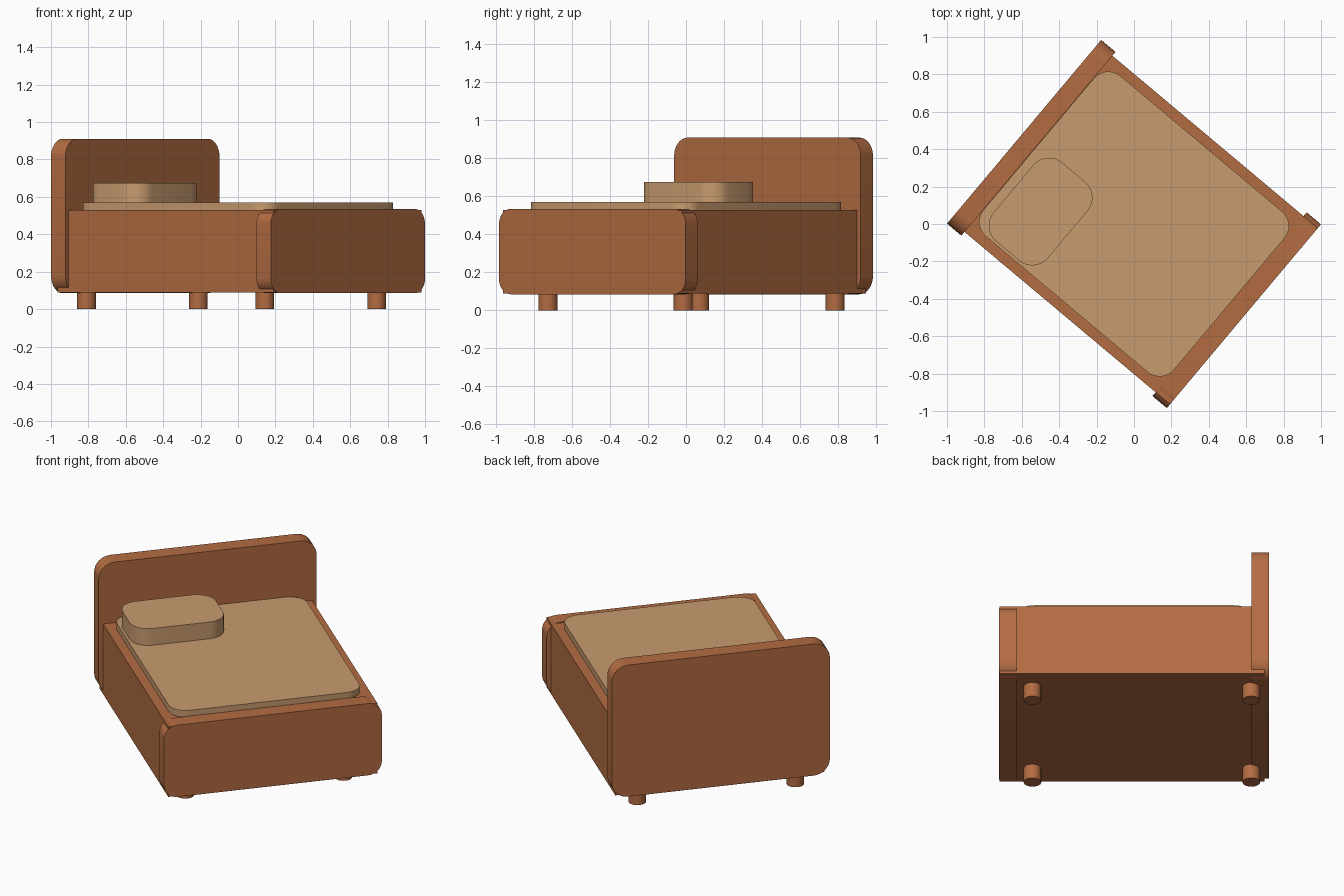
import bpy, bmesh
from math import radians
from mathutils import Matrix

if "Cube" in bpy.data.objects:
    bpy.data.objects.remove(bpy.data.objects["Cube"])

TURN = Matrix.Rotation(radians(-40), 4, 'Z')   # bed is turned on the floor; local x runs head to foot


def material(name, color):
    m = bpy.data.materials.new(name)
    m.diffuse_color = color
    m.use_nodes = True
    m.node_tree.nodes["Principled BSDF"].inputs["Base Color"].default_value = m.diffuse_color
    return m


WOOD = material("wood", (0.45, 0.15, 0.055, 1))
FABRIC = material("fabric", (0.58, 0.33, 0.16, 1))


def finish(bm, name, mat):
    bm.transform(TURN)
    me = bpy.data.meshes.new(name)
    bm.to_mesh(me)
    bm.free()
    ob = bpy.data.objects.new(name, me)
    bpy.context.collection.objects.link(ob)
    me.materials.append(mat)
    bpy.ops.object.select_all(action='DESELECT')
    ob.select_set(True)
    bpy.context.view_layer.objects.active = ob
    bpy.ops.object.shade_smooth_by_angle(angle=radians(35))
    return ob


def slab(name, lo, hi, mat, axis=None, radius=0.0):
    """Box from corner lo to corner hi; the four edges along axis are rounded."""
    bm = bmesh.new()
    bmesh.ops.create_cube(bm, size=1)
    for v in bm.verts:
        for i in range(3):
            v.co[i] = hi[i] if v.co[i] > 0 else lo[i]
    if axis is not None:
        edges = []
        for e in bm.edges:
            d = e.verts[0].co - e.verts[1].co
            if abs(d[axis]) > 0.99 * d.length:
                edges.append(e)
        bmesh.ops.bevel(bm, geom=edges, offset=radius, offset_type='OFFSET',
                        segments=8, profile=0.5, affect='EDGES')
    return finish(bm, name, mat)


# Base box and the rounded end boards
slab("bed_base", (-0.743, -0.615, 0.09), (0.764, 0.615, 0.53), WOOD)
slab("headboard", (-0.767, -0.641, 0.085), (-0.667, 0.641, 0.91), WOOD, 0, 0.095)
slab("footboard", (0.667, -0.641, 0.085), (0.767, 0.641, 0.535), WOOD, 0, 0.08)

# Mattress and pillow
slab("mattress", (-0.665, -0.56, 0.40), (0.665, 0.56, 0.57), FABRIC, 2, 0.10)
slab("pillow", (-0.615, -0.545, 0.565), (-0.235, 0.005, 0.675), FABRIC, 2, 0.11)

# Legs
for end, x in (("head", -0.667), ("foot", 0.577)):
    for side, y in (("right", 0.465), ("left", -0.465)):
        bm = bmesh.new()
        bmesh.ops.create_cone(bm, cap_ends=True, segments=24, radius1=0.05, radius2=0.05,
                              depth=0.1, matrix=Matrix.Translation((x, y, 0.05)))
        finish(bm, f"{end}_{side}_leg", WOOD)
